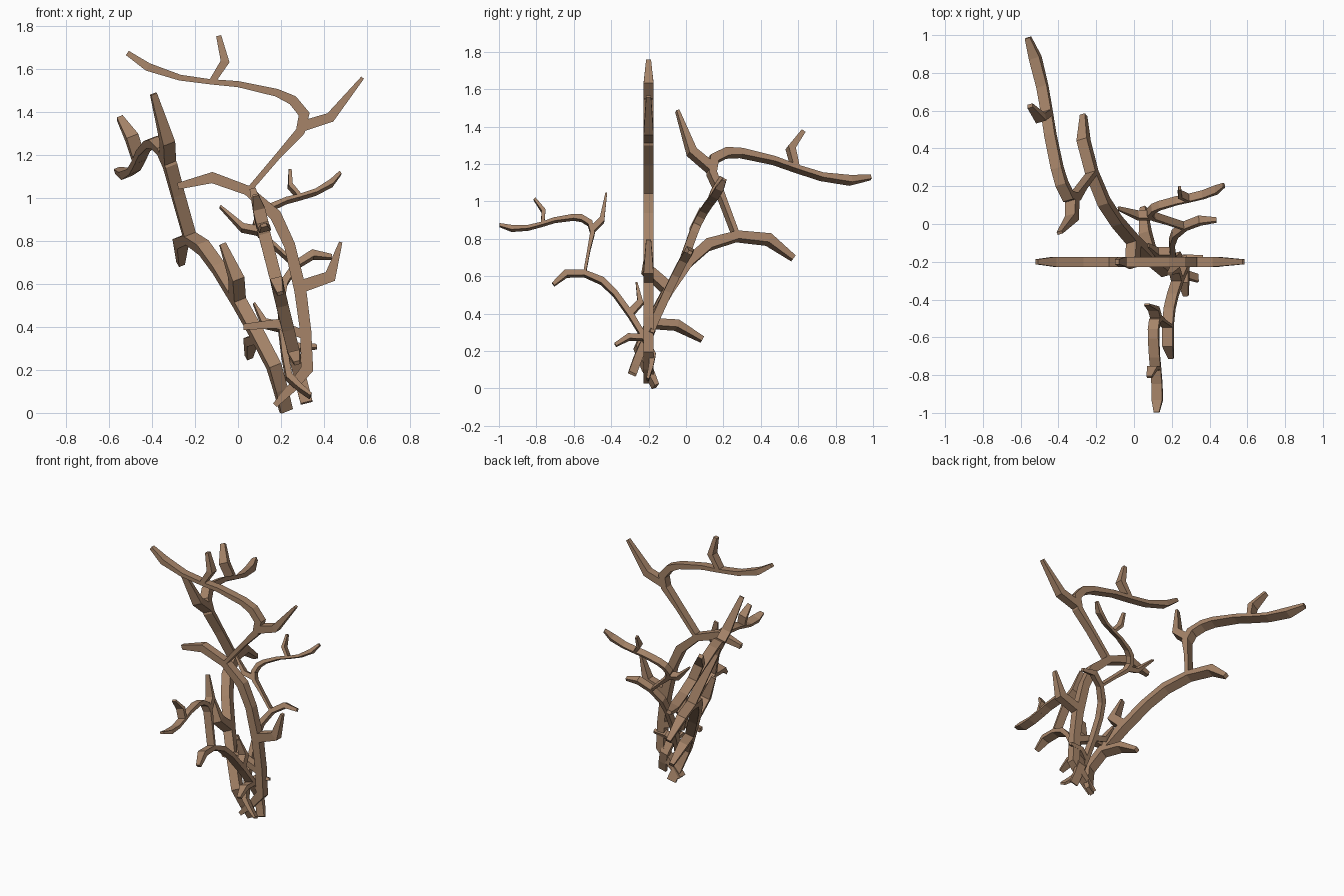
import bpy, bmesh
from mathutils import Vector, Matrix

if "Cube" in bpy.data.objects:
    bpy.data.objects.remove(bpy.data.objects["Cube"])

bark = bpy.data.materials.new("bark")
bark.diffuse_color = (0.38, 0.23, 0.14, 1)
bark.use_nodes = True
bark.node_tree.nodes["Principled BSDF"].inputs["Base Color"].default_value = bark.diffuse_color

# Flat branch pattern: each path is a list of (across, up, width)
ORIGIN = (0.19, 0.05)
PATHS = [
    # trunk, running on into the left shoot
    [(.172, .036, .025), (.25, .115, .042), (.322, .205, .055), (.315, .38, .052), (.29, .57, .056),
     (.24, .78, .052), (.175, .92, .055), (.045, 1.035, .045), (-.12, 1.095, .05), (-.28, 1.055, .03)],
    # upper limb sweeping over to the left
    [(.045, 1.03, .025), (.19, 1.2, .028), (.29, 1.31, .042), (.308, 1.39, .047), (.255, 1.455, .045),
     (.18, 1.49, .036), (0, 1.53, .028), (-.13, 1.541, .024), (-.27, 1.56, .027),
     (-.42, 1.61, .038), (-.515, 1.675, .024)],
    # twigs
    [(.285, 1.33, .05), (.43, 1.375, .045), (.58, 1.56, .016)],
    [(-.125, 1.535, .03), (-.06, 1.635, .038), (-.09, 1.755, .024)],
    [(.27, .58, .06), (.43, .635, .052), (.478, .795, .016)],
    [(.315, .36, .04), (.18, .415, .042), (.025, .4, .028)],
]


def add_path(bm, path):
    """Four-sided strip along a path, narrowed in thickness at its end."""
    pts = [Vector(p[:2]) for p in path]
    rings = []
    for i, p in enumerate(pts):
        dirs = []
        if i:
            dirs.append((p - pts[i - 1]).normalized())
        if i < len(pts) - 1:
            dirs.append((pts[i + 1] - p).normalized())
        t = sum(dirs, Vector((0, 0))).normalized()
        half = path[i][2] / 2 / max(t.dot(dirs[0]), 0.6)
        side = Vector((-t.y, t.x)) * half
        d = 0.25 if i == len(pts) - 1 else 0.5
        rings.append([bm.verts.new((p.x + s * side.x - ORIGIN[0], p.y + s * side.y - ORIGIN[1], k * d))
                      for s, k in ((1, 1), (-1, 1), (-1, -1), (1, -1))])
    for a, b in zip(rings, rings[1:]):
        for j in range(4):
            k = (j + 1) % 4
            bm.faces.new((a[j], a[k], b[k], b[j]))
    bm.faces.new(rings[0][::-1])
    bm.faces.new(rings[-1])


def stem(name, base, across, up, thick):
    """Place one copy of the pattern on its own tilted plane."""
    u, v = Vector(across), Vector(up)
    n = u.cross(v).normalized() * thick
    m = Matrix((u, v, n)).transposed().to_4x4()
    m.translation = base
    bm = bmesh.new()
    for path in PATHS:
        add_path(bm, path)
    bm.transform(m)
    bmesh.ops.recalc_face_normals(bm, faces=bm.faces)
    me = bpy.data.meshes.new(name)
    bm.to_mesh(me)
    bm.free()
    me.materials.append(bark)
    bpy.context.collection.objects.link(bpy.data.objects.new(name, me))


# Four stems fanning out from the shared foot
stem("upright_stem", (.19, -.2, .05), (1, 0, 0), (0, 0, 1), .053)
stem("back_left_stem", (.22, -.175, .03), (.108, -.91, .415), (-.434, .32, .856), .06)
stem("front_stem", (.316, -.2, .06), (-.063, .492, .218), (-.148, -.277, .595), .057)
stem("right_stem", (.327, -.285, .085), (-.525, -.085, -.08), (-.136, .265, .6), .045)
